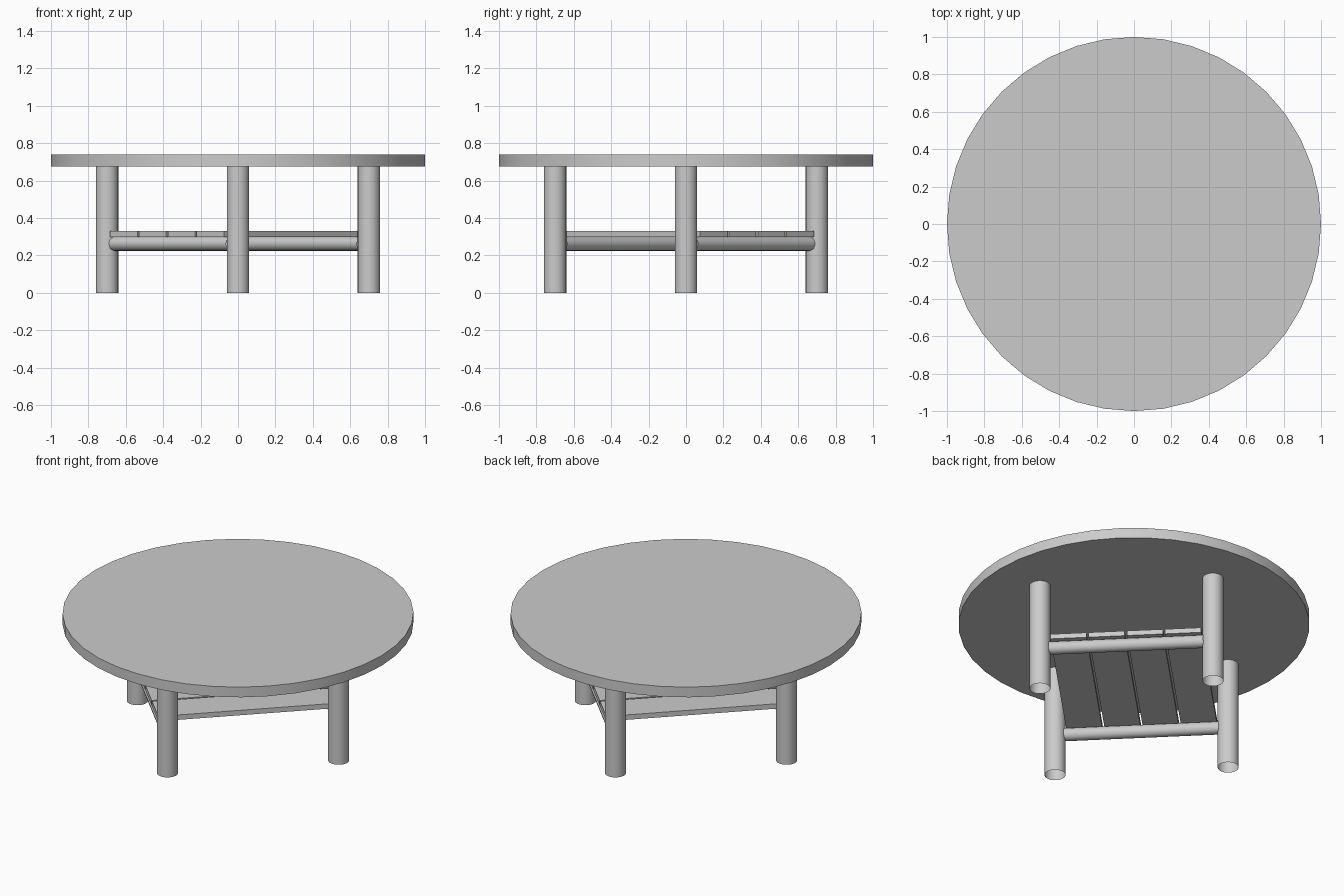
import bpy
from math import radians, pi, sqrt
from mathutils import Matrix, Vector

if "Cube" in bpy.data.objects:
    bpy.data.objects.remove(bpy.data.objects["Cube"])

TURN = Matrix.Rotation(radians(-45), 4, 'Z')   # shelf is turned 45 degrees to the grid


def smooth(obj):
    bpy.ops.object.shade_smooth_by_angle(angle=radians(40))
    return obj


def tube(name, radius, length, sides, matrix, fill='NOTHING'):
    bpy.ops.mesh.primitive_cylinder_add(vertices=sides, radius=radius, depth=length,
                                        end_fill_type=fill)
    obj = bpy.context.object
    obj.name = name
    obj.matrix_world = matrix
    return smooth(obj)


def board(name, size, location):
    bpy.ops.mesh.primitive_cube_add(size=1)
    obj = bpy.context.object
    obj.name = name
    obj.data.transform(Matrix.Diagonal((*size, 1)))
    obj.matrix_world = TURN @ Matrix.Translation(location)
    return obj


TOP_Z, UNDER_Z = 0.739, 0.675
LEG_R, LEG_DIST = 0.06, 0.70

# Round table top
tube("table_top", 1.0, TOP_Z - UNDER_Z, 40,
     Matrix.Translation((0, 0, (TOP_Z + UNDER_Z) / 2)), 'NGON')

# Four legs, open-ended tubes
for i, side in enumerate(("right", "back", "left", "front")):
    pos = Matrix.Rotation(i * pi / 2, 4, 'Z') @ Vector((LEG_DIST, 0, UNDER_Z / 2))
    tube(side + "_leg", LEG_R, UNDER_Z, 24, Matrix.Translation(pos))

# Two round rails joining neighbouring legs
for sign, side in ((-1, "front"), (1, "back")):
    tube(side + "_rail", 0.0375, 0.885, 20,
         TURN @ Matrix.Translation((0, sign * LEG_DIST / sqrt(2), 0.262))
         @ Matrix.Rotation(pi / 2, 4, 'Y'))

# Shelf slats lying across the rails
for i in range(4):
    board(f"shelf_slat_{i + 1}", (0.206, 1.074, 0.031), ((i - 1.5) * 0.2185, 0, 0.3145))
